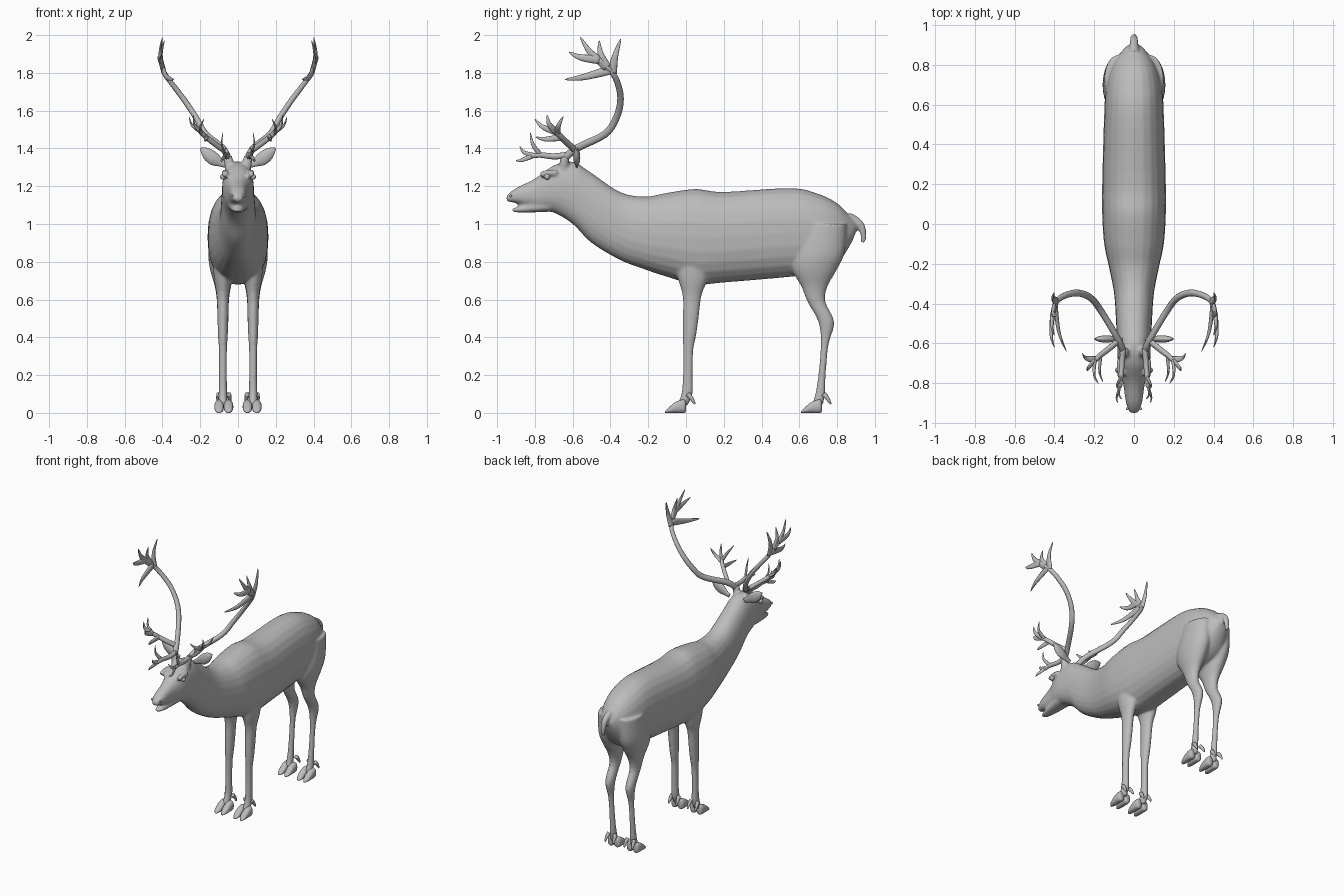
import bpy, bmesh, math
from mathutils import Vector

cube = bpy.data.objects.get("Cube")
if cube:
    bpy.data.objects.remove(cube)

shade = (.5, .5, .5, 1)
grey = bpy.data.materials.new("plain grey")
grey.use_nodes = True
grey.diffuse_color = shade
grey.node_tree.nodes["Principled BSDF"].inputs["Base Color"].default_value = shade


def resample(rows, steps=5):
    """Smooth curve through rows of numbers."""
    out = []
    last = len(rows) - 1
    for i in range(last):
        before, start = rows[max(i - 1, 0)], rows[i]
        end, after = rows[i + 1], rows[min(i + 2, last)]
        for k in range(steps):
            t = k / steps
            out.append([q + t / 2 * (r - p + t * (2 * p - 5 * q + 4 * r - s + t * (3 * (q - r) + s - p)))
                        for p, q, r, s in zip(before, start, end, after)])
    return out + [list(rows[last])]


def loft(bm, rings, sides=24, power=2):
    """Skin a list of (centre, u axis, v axis) ellipses and cap both ends."""
    def corner(angle):
        c, s = math.cos(angle), math.sin(angle)
        return math.copysign(abs(c) ** (2 / power), c), math.copysign(abs(s) ** (2 / power), s)

    outline = [corner(math.tau * k / sides) for k in range(sides)]
    loops = [[bm.verts.new(centre + u * c + v * s) for c, s in outline] for centre, u, v in rings]
    for near, far in zip(loops, loops[1:]):
        for k in range(sides):
            n = (k + 1) % sides
            bm.faces.new((near[k], near[n], far[n], far[k]))
    bm.faces.new(loops[0])
    bm.faces.new(loops[-1])


def along_y(bm, rows, x=0, shift=0):
    """Rows: y, top, bottom, half width."""
    loft(bm, [(Vector((x, y + shift, (top + low) / 2)), Vector((wide, 0, 0)), Vector((0, 0, (top - low) / 2)))
              for y, top, low, wide in resample(rows)], power=2.3)


def leg(bm, rows, side):
    """Rows: z, y, half depth; the width follows from the depth."""
    loft(bm, [(Vector((.08 * side, y, z)), Vector((.008 + deep / 2, 0, 0)), Vector((0, deep, 0)))
              for z, y, deep in resample(rows)])


def tube(bm, points, radius, taper=0, flat=1):
    """Round tube that thins towards its end; flat squeezes it sideways."""
    path = [Vector(p) for p in resample(points)]
    last = len(path) - 1
    rings = []
    for i, point in enumerate(path):
        tangent = path[min(i + 1, last)] - path[max(i - 1, 0)]
        u = tangent.cross(Vector((1, 0, 0))).normalized()
        v = tangent.cross(u).normalized()
        size = radius * (1 - taper * (i / last) ** 1.5)
        rings.append((point, u * size, v * size * flat))
    loft(bm, rings, sides=12)


def finish(name, bm, mirror=True):
    """Turn the mesh into a smooth object, mirrored left to right if asked."""
    bmesh.ops.recalc_face_normals(bm, faces=bm.faces)
    mesh = bpy.data.meshes.new(name)
    bm.to_mesh(mesh)
    bm.free()
    for face in mesh.polygons:
        face.use_smooth = True
    mesh.materials.append(grey)
    obj = bpy.data.objects.new(name, mesh)
    bpy.context.collection.objects.link(obj)
    if mirror:
        obj.modifiers.new("mirror", "MIRROR").use_mirror_merge = False
    return obj


# Trunk, neck and head, from rump to nose
body = bmesh.new()
along_y(body, [
    (.9, 1, .96, .03), (.87, 1.04, .89, .06), (.8, 1.11, .79, .11), (.7, 1.16, .74, .14),
    (.55, 1.19, .72, .15), (.2, 1.17, .69, .16), (.05, 1.185, .68, .16), (-.1, 1.165, .72, .15),
    (-.22, 1.145, .76, .125), (-.35, 1.17, .81, .1), (-.5, 1.27, .9, .09), (-.6, 1.33, 1, .085),
    (-.7, 1.31, 1.06, .08), (-.8, 1.24, 1.08, .055), (-.9, 1.19, 1.11, .04), (-.95, 1.15, 1.12, .02)])

# Lower jaw
along_y(body, [(-.72, 1.13, 1.065, .055), (-.86, 1.1, 1.06, .035), (-.92, 1.08, 1.065, .015)])

# Tail
tube(body, [(0, .86, 1.04), (0, .92, 1), (0, .94, .94), (0, .935, .9)], .024, taper=.6)

# Legs, brow ridges and antler pedicles on both sides
FRONT_LEG = [(.9, .02, .1), (.72, .035, .08), (.62, .032, .05), (.5, .025, .042), (.41, .018, .036),
             (.33, .012, .027), (.2, .01, .026), (.1, .005, .03), (.04, -.02, .03)]
HIND_LEG = [(1, .73, .12), (.85, .7, .14), (.76, .68, .12), (.67, .68, .07), (.59, .69, .048),
            (.48, .743, .042), (.36, .734, .021), (.2, .72, .02), (.1, .71, .026), (.04, .695, .03)]
for side in (-1, 1):
    leg(body, FRONT_LEG, side)
    leg(body, HIND_LEG, side)
    tube(body, [(side * .067, -.77, 1.26), (side * .07, -.73, 1.27), (side * .07, -.68, 1.27)], .017)
    tube(body, [(side * .04, -.65, 1.28), (side * .055, -.64, 1.36)], .028, taper=.2)

# Fuse these into one smooth skin
skin = finish("body", body, mirror=False)
fuse = skin.modifiers.new("fuse", "REMESH")
fuse.mode = "VOXEL"
fuse.voxel_size = .008
fuse.use_smooth_shade = True
soften = skin.modifiers.new("soften", "SMOOTH")
soften.iterations = 5

# Split hooves with dewclaws
for name, shift in (("front_hooves", 0), ("hind_hooves", .72)):
    bm = bmesh.new()
    for x in (.05, .1):
        out = (x - .075) / 5
        along_y(bm, [(-.11, .01, 0, .008), (-.09, .03, 0, .02), (-.05, .06, 0, .025),
                     (-.01, .07, 0, .023), (0, .05, .01, .01)], x, shift)
        tube(bm, [(x, .01 + shift, .1), (x + out, .03 + shift, .075), (x + out, .047 + shift, .047)],
             .014, taper=.7)
    finish(name, bm)

# Leaf-shaped ears
bm = bmesh.new()
loft(bm, [(Vector((x, -.578, z)), Vector((-.4, 0, .9)) * r, Vector((0, r / 2, 0)))
          for x, z, r in resample([(.06, 1.31, .014), (.09, 1.325, .022), (.13, 1.347, .036),
                                   (.17, 1.375, .03), (.2, 1.4, .004)])])
finish("ears", bm)

# Eyes and nostrils
for name, spot, size in (("eyes", (.079, -.735, 1.25), .016), ("nostrils", (.033, -.928, 1.15), .007)):
    bm = bmesh.new()
    bmesh.ops.create_uvsphere(bm, u_segments=16, v_segments=10, radius=size)
    bmesh.ops.translate(bm, verts=bm.verts, vec=spot)
    finish(name, bm)


def branch(name, stem, radius, taper, tine_radius, tips):
    """Stem with flattened tines; each tine is a fraction along the stem and its tip."""
    bm = bmesh.new()
    tube(bm, stem, radius, taper, flat=.85)
    path = resample(stem)
    for fraction, *tip in tips:
        root = Vector(path[round(fraction * (len(path) - 1))])
        bend = root.lerp(Vector(tip), .55) + Vector((.012, -.01, -.01))
        tube(bm, [root, bend, tip], tine_radius, taper=.9, flat=.5)
    finish(name, bm)


# Antlers: main beam with crown, middle branch, brow branch
branch("antler_beams", [
    (.05, -.65, 1.34), (.08, -.58, 1.4), (.17, -.43, 1.475), (.22, -.37, 1.56),
    (.28, -.347, 1.65), (.34, -.357, 1.73), (.39, -.39, 1.8), (.41, -.46, 1.87)], .02, .3, .024, [
    (.92, .4, -.56, 1.99), (1, .4, -.62, 1.91), (.9, .39, -.46, 1.97),
    (.86, .4, -.345, 1.98), (.88, .34, -.64, 1.765)])
branch("antler_middle_branches", [
    (.075, -.585, 1.39), (.13, -.63, 1.43), (.175, -.665, 1.465), (.2, -.69, 1.49)], .017, .2, .018, [
    (.85, .26, -.65, 1.57), (1, .235, -.735, 1.578), (.9, .18, -.8, 1.555), (.6, .155, -.795, 1.46)])
branch("antler_brow_branches", [
    (.055, -.63, 1.365), (.06, -.7, 1.358), (.066, -.77, 1.365), (.07, -.82, 1.36)], .017, .3, .014, [
    (.7, .08, -.825, 1.485), (.85, .06, -.88, 1.41), (.9, .08, -.9, 1.336)])
